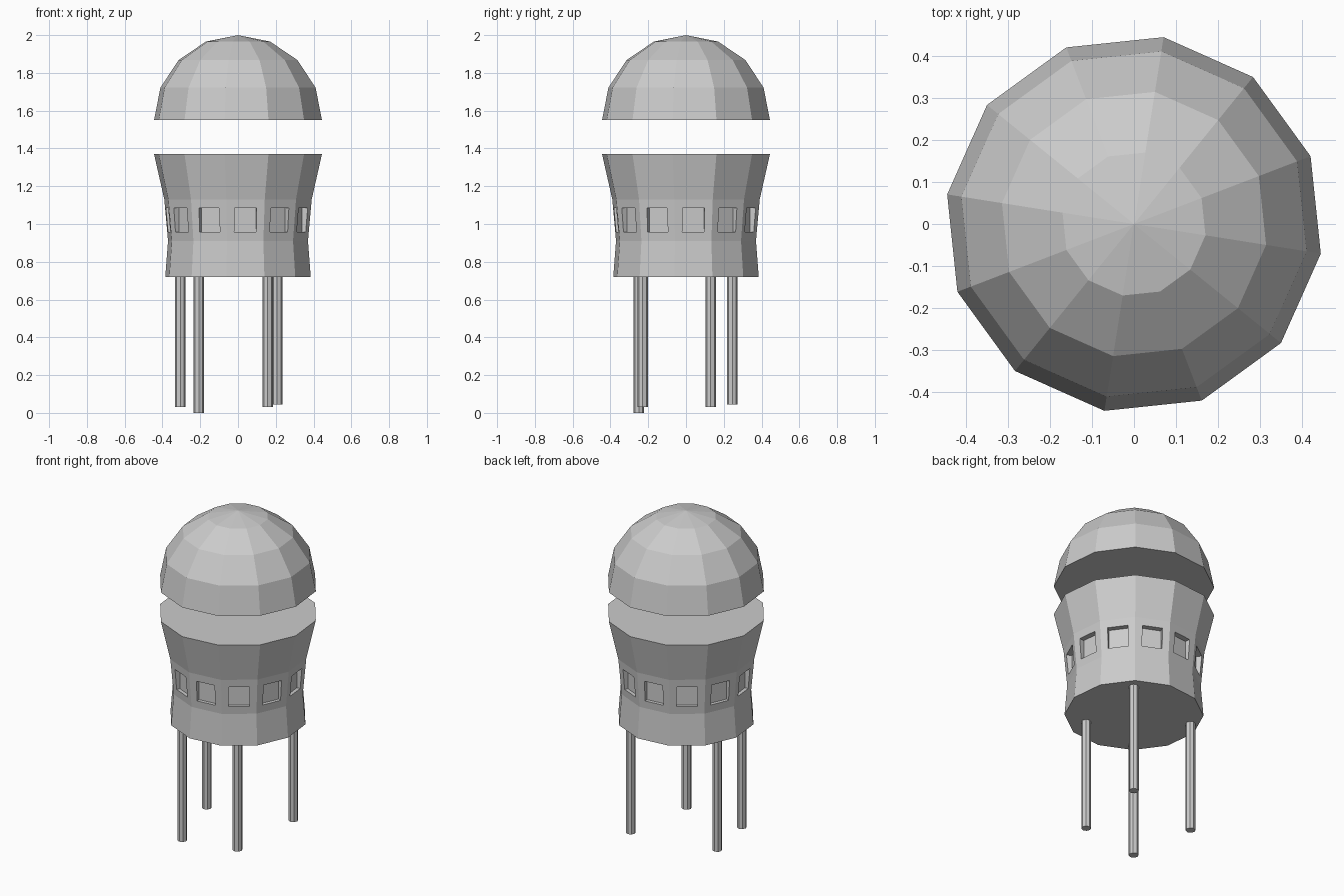
import bpy, bmesh, math
from mathutils import Matrix, Vector

if "Cube" in bpy.data.objects:
    bpy.data.objects.remove(bpy.data.objects["Cube"])

SIDES = 12
TURN = math.radians(-9)


def finish(name, bm):
    bmesh.ops.recalc_face_normals(bm, faces=bm.faces)
    me = bpy.data.meshes.new(name)
    bm.to_mesh(me)
    bm.free()
    ob = bpy.data.objects.new(name, me)
    bpy.context.collection.objects.link(ob)
    return ob


def lathe(name, profile, apex=None):
    """Closed faceted solid from (radius, z) rings, optionally ending in a point."""
    bm = bmesh.new()
    rings = []
    for r, z in profile:
        rings.append([bm.verts.new((r * math.cos(TURN + i * math.tau / SIDES),
                                    r * math.sin(TURN + i * math.tau / SIDES), z))
                      for i in range(SIDES)])
    for a, b in zip(rings, rings[1:]):
        for i in range(SIDES):
            j = (i + 1) % SIDES
            bm.faces.new((a[i], a[j], b[j], b[i]))
    bm.faces.new(rings[0])
    if apex is None:
        bm.faces.new(rings[-1])
    else:
        tip = bm.verts.new((0, 0, apex))
        for i in range(SIDES):
            bm.faces.new((rings[-1][i], rings[-1][(i + 1) % SIDES], tip))
    return finish(name, bm)


# Hemispherical roof floating above the body
R, BASE = 0.45, 1.55
angles = [math.radians(22.5 * i) for i in range(4)]
lathe("dome_roof", [(R * math.cos(a), BASE + R * math.sin(a)) for a in angles], BASE + R)

# Waisted body
body = lathe("body", [(0.39, 0.72), (0.375, 0.91), (0.395, 1.13), (0.45, 1.37)])

# Recessed square windows, one in each face
bm = bmesh.new()
for i in range(SIDES):
    turn = Matrix.Rotation(TURN + (i + 0.5) * math.tau / SIDES, 4, 'Z')
    place = Matrix.Translation((0.395, 0, 1.02))
    size = Matrix.Diagonal((0.10, 0.117, 0.127, 1))
    bmesh.ops.create_cube(bm, size=1, matrix=turn @ place @ size)
cutter = finish("window_cutter", bm)
cutter.hide_render = True
cutter.hide_viewport = True
cut = body.modifiers.new("windows", 'BOOLEAN')
cut.operation = 'DIFFERENCE'
cut.solver = 'EXACT'
cut.object = cutter

# Thin legs of slightly different lengths
legs = {"front_left_leg": (-0.207, -0.25, 0.0),
        "back_left_leg": (-0.305, 0.13, 0.03),
        "front_right_leg": (0.157, -0.23, 0.03),
        "back_right_leg": (0.207, 0.245, 0.045)}
for name, (x, y, z) in legs.items():
    top = 0.74
    bm = bmesh.new()
    bmesh.ops.create_cone(bm, cap_ends=True, segments=8, radius1=0.028, radius2=0.028,
                          depth=top - z, matrix=Matrix.Translation((x, y, (top + z) / 2)))
    finish(name, bm)
